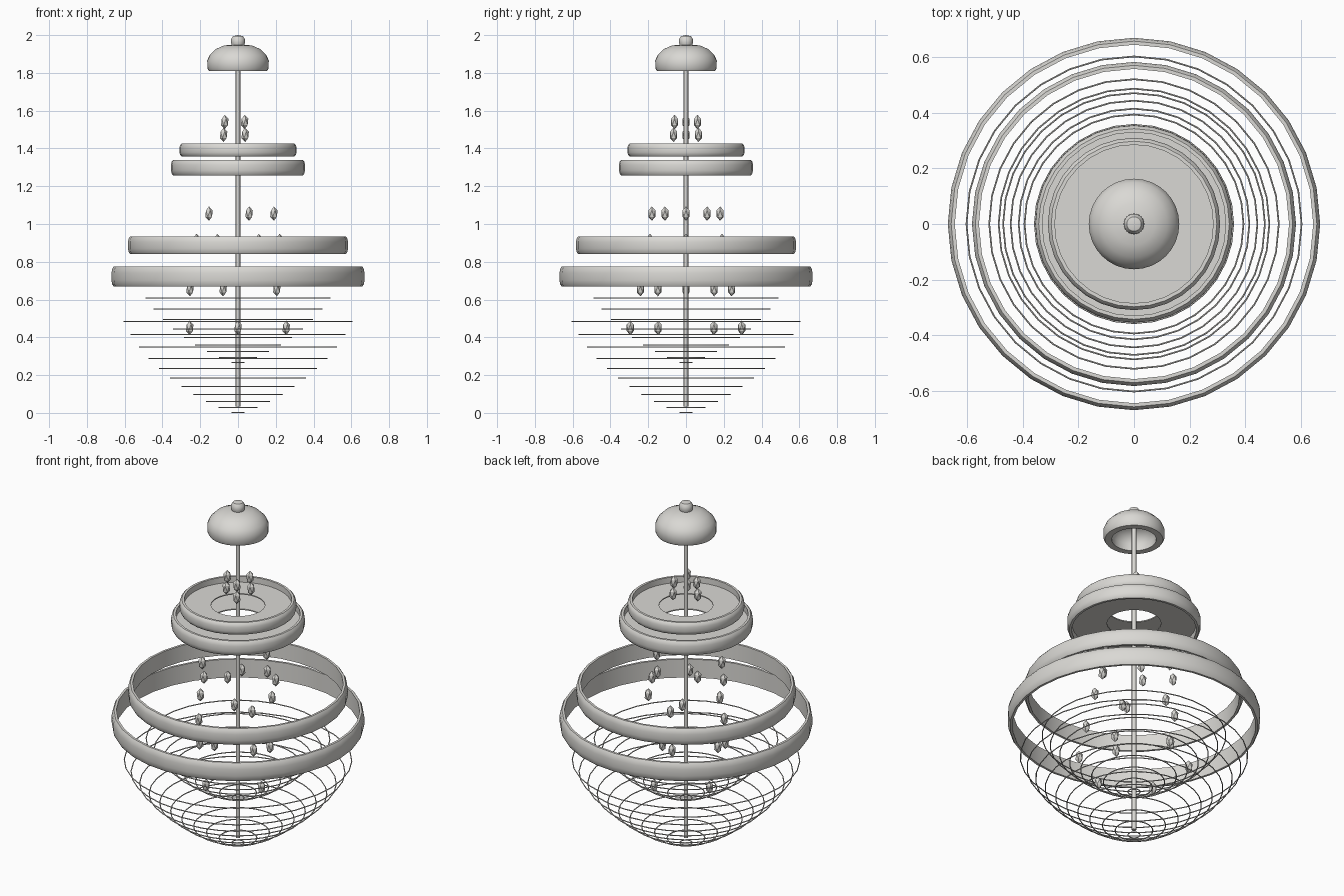
import bpy, bmesh
from math import sin, cos, pi, radians
from mathutils import Matrix, Vector

cube = bpy.data.objects.get("Cube")
if cube:
    bpy.data.objects.remove(cube, do_unlink=True)

metal = bpy.data.materials.new("warm_pale_grey")
metal.use_nodes = True
GREY = (0.70, 0.69, 0.66, 1)
metal.diffuse_color = GREY
metal.node_tree.nodes["Principled BSDF"].inputs["Base Color"].default_value = GREY


def finish(name, bm, smooth=True):
    mesh = bpy.data.meshes.new(name)
    bmesh.ops.recalc_face_normals(bm, faces=bm.faces)
    bm.to_mesh(mesh)
    bm.free()
    mesh.materials.append(metal)
    if smooth:
        mesh.shade_smooth()
        mesh.set_sharp_from_angle(angle=radians(35))
    obj = bpy.data.objects.new(name, mesh)
    bpy.context.collection.objects.link(obj)
    return obj


def lathe(name, profile, closed=True, steps=32):
    """Spin an (r, z) profile around the z axis."""
    bm = bmesh.new()
    verts = [bm.verts.new((r, 0, z)) for r, z in profile]
    edges = [bm.edges.new(pair) for pair in zip(verts, verts[1:])]
    if closed:
        edges.append(bm.edges.new((verts[-1], verts[0])))
    bmesh.ops.spin(bm, geom=verts + edges, cent=(0, 0, 0), axis=(0, 0, 1),
                   angle=2 * pi, steps=steps, use_duplicate=False)
    bmesh.ops.remove_doubles(bm, verts=bm.verts, dist=0.0002)
    return finish(name, bm)


def band(name, r, low, high):
    """Hoop with a flat inside and rounded outside."""
    h = high - low
    shape = [(0.012, 0), (0.004, 0.12), (0, 0.32), (0, 0.68), (0.004, 0.88), (0.012, 1)]
    outer = [(r - inset, low + t * h) for inset, t in shape]
    lathe(name, [(r - 0.025, low)] + outer + [(r - 0.025, high)])


def plate(name, r, z):
    t = 0.003
    lathe(name, [(0.143, z - t), (r, z - t), (r, z + t), (0.143, z + t)])


def wire_hoops(name, hoops, thick=0.003):
    for i, (r, z) in enumerate(hoops):
        section = [(r + thick * cos(k * pi / 3), z + thick * sin(k * pi / 3)) for k in range(6)]
        lathe(f"{name}_{i + 1}", section)


def crystals(name, count, r, z, start):
    """Circle of faceted drops."""
    bm = bmesh.new()
    for k in range(count):
        a = radians(start) + 2 * pi * k / count
        place = Matrix.Translation(Vector((r * cos(a), r * sin(a), z)))
        bmesh.ops.create_icosphere(bm, subdivisions=1, radius=1,
                                   matrix=place @ Matrix.Diagonal((0.022, 0.022, 0.038, 1)))
    finish(name, bm, smooth=False)


# Ceiling canopy, hollow underneath, with its finial
lathe("canopy", [(0, 1.915), (0.06, 1.908), (0.1, 1.885), (0.118, 1.85), (0.118, 1.81),
                 (0.154, 1.81), (0.162, 1.825), (0.163, 1.865), (0.15, 1.895),
                 (0.12, 1.925), (0.075, 1.945), (0, 1.952)], closed=False)
lathe("finial", [(0, 1.945), (0.033, 1.947), (0.037, 1.96), (0.036, 1.98),
                 (0.026, 1.994), (0, 2.0)], closed=False)

# Central rod
lathe("rod", [(0, 0.034), (0.012, 0.034), (0.012, 1.93), (0, 1.93)], closed=False, steps=16)

# Four hoops and the two pierced plates
band("top_band", 0.31, 1.357, 1.427)
band("second_band", 0.355, 1.257, 1.34)
band("third_band", 0.583, 0.84, 0.935)
band("large_band", 0.67, 0.668, 0.775)
plate("top_plate", 0.29, 1.39)
plate("second_plate", 0.335, 1.30)

# Wire bowls, outer and inner
wire_hoops("outer_bowl_wire", [
    (0.603, 0.484), (0.567, 0.415), (0.521, 0.349), (0.471, 0.288), (0.415, 0.235),
    (0.357, 0.185), (0.298, 0.14), (0.235, 0.098), (0.167, 0.061), (0.1, 0.029), (0.032, 0.003)])
wire_hoops("inner_bowl_wire", [
    (0.487, 0.608), (0.444, 0.55), (0.394, 0.495), (0.341, 0.444), (0.283, 0.40),
    (0.225, 0.36), (0.162, 0.325), (0.098, 0.294), (0.032, 0.267)])

# Hanging crystal tiers
for i, tier in enumerate([(3, 0.07, 1.54, 60), (3, 0.076, 1.472, 60), (5, 0.19, 1.055, 0),
                          (6, 0.22, 0.91, 0), (5, 0.254, 0.655, 180), (6, 0.295, 0.45, 30)]):
    crystals(f"crystal_tier_{i + 1}", *tier)
